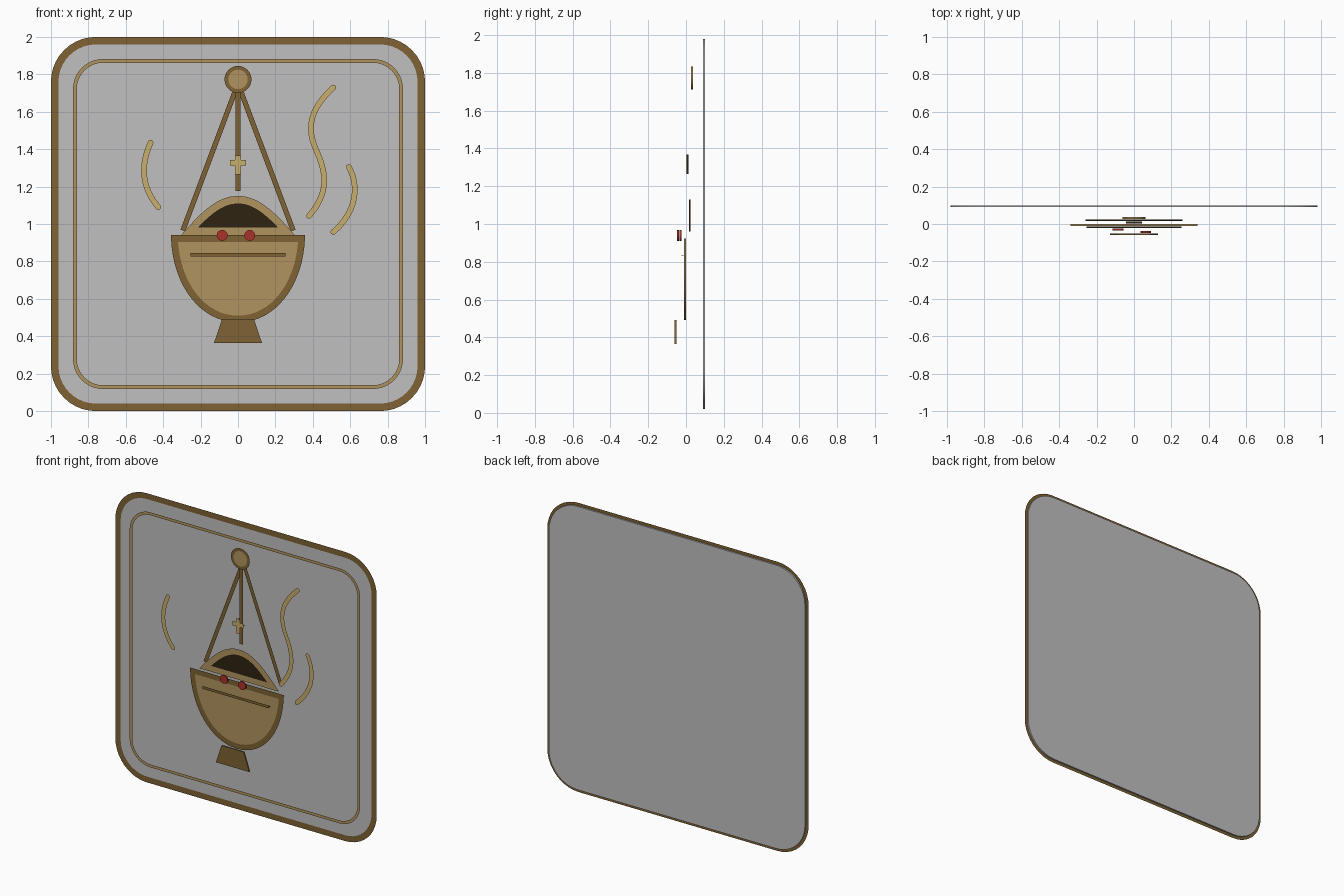
import bpy, bmesh, math
from mathutils import Vector

old = bpy.data.objects.get("Cube")
if old:
    bpy.data.objects.remove(old, do_unlink=True)


def material(name, r, g, b):
    lin = [((c / 255 + 0.055) / 1.055) ** 2.4 for c in (r, g, b)] + [1.0]
    m = bpy.data.materials.new(name)
    m.use_nodes = True
    m.diffuse_color = lin
    m.node_tree.nodes["Principled BSDF"].inputs["Base Color"].default_value = lin
    return m


GREY = material("panel grey", 192, 192, 192)
BROWN = material("bronze brown", 126, 98, 52)
TAN = material("tan brass", 176, 148, 96)
GOLD = material("pale gold", 200, 174, 108)
DARK = material("dark opening", 46, 35, 17)
RED = material("ember red", 168, 50, 42)

STEP, THICK = 0.0125, 0.01   # layer spacing and plate thickness


def back(layer):
    return 0.1 - STEP * layer


def finish(name, bm, mat):
    mesh = bpy.data.meshes.new(name)
    bm.to_mesh(mesh)
    bm.free()
    mesh.materials.append(mat)
    ob = bpy.data.objects.new(name, mesh)
    bpy.context.collection.objects.link(ob)
    return ob


# ---- outlines in the x-z plane ----
def bezier(a, b, c, d, n=12):
    a, b, c, d = map(Vector, (a, b, c, d))
    return [a * (1 - t) ** 3 + b * 3 * t * (1 - t) ** 2 + c * 3 * t * t * (1 - t) + d * t ** 3
            for t in (i / n for i in range(n + 1))]


def arc(cx, cz, r, start, sweep, n):
    return [Vector((cx + r * math.cos(start + sweep * i / n),
                    cz + r * math.sin(start + sweep * i / n))) for i in range(n + 1)]


def circle(cx, cz, r, n=32):
    return arc(cx, cz, r, 0, math.tau, n)[:-1]


def rounded_square(half, r):
    k, pts = half - r, []
    for i, (sx, sz) in enumerate(((1, 1), (-1, 1), (-1, -1), (1, -1))):
        pts += arc(sx * k, 1 + sz * k, r, i * math.pi / 2, math.pi / 2, 10)
    return pts


def mirrored(half):
    """Complete an outline whose last point lies on the centre line."""
    return half + [Vector((-p.x, p.y)) for p in reversed(half[:-1])]


# ---- a filled plate, and a flat stroke along a path ----
def plate(name, pts, layer, mat):
    bm = bmesh.new()
    y = back(layer)
    face = bm.faces.new([bm.verts.new((p[0], y, p[1])) for p in pts])
    ext = bmesh.ops.extrude_face_region(bm, geom=[face])
    moved = [v for v in ext["geom"] if isinstance(v, bmesh.types.BMVert)]
    bmesh.ops.translate(bm, verts=moved, vec=(0, -THICK, 0))
    if not any(len(f.verts) == len(pts) and f is face for f in bm.faces):
        bm.faces.new([v for v in face.verts])
    bmesh.ops.recalc_face_normals(bm, faces=bm.faces)
    return finish(name, bm, mat)


def stroke(name, pts, width, layer, mat, closed=False, caps=False):
    pts = [Vector(p) for p in pts]
    if closed:   # drop doubled points
        pts = [p for i, p in enumerate(pts) if (p - pts[i - 1]).length > 1e-5]
    y, n, h = back(layer) - THICK - 0.002, len(pts), width / 2
    bm = bmesh.new()
    vert = lambda p: bm.verts.new((p.x, y, p.y))
    rows = []
    for i, p in enumerate(pts):
        before = pts[i - 1] if (closed or i > 0) else None
        after = pts[(i + 1) % n] if (closed or i < n - 1) else None
        d1 = (p - before).normalized() if before else (after - p).normalized()
        d2 = (after - p).normalized() if after else d1
        t = (d1 + d2).normalized()
        side = Vector((-t.y, t.x)) * h / max(t.dot(d1), 0.3)
        rows.append((vert(p + side), vert(p - side)))
    for i in range(n if closed else n - 1):
        a, b = rows[i], rows[(i + 1) % n]
        bm.faces.new((a[0], a[1], b[1], b[0]))
    if caps:
        for p, q, row in ((pts[0], pts[1], rows[0]), (pts[-1], pts[-2], rows[-1])):
            d = p - q
            ang = math.atan2(d.y, d.x) - math.pi / 2
            mid = [vert(v) for v in arc(p.x, p.y, h, ang, math.pi, 6)[1:-1]]
            ends = row[::-1] if p is pts[-1] else row
            bm.faces.new([ends[0]] + mid + [ends[1]])
    bm.normal_update()
    for f in bm.faces:
        if f.normal.y > 0:
            f.normal_flip()
    return finish(name, bm, mat)


# Backing panel with border and inner line
panel = rounded_square(0.98, 0.22)
plate("panel", panel, 0, GREY)
stroke("panel_border", panel, 0.04, 0, BROWN, closed=True)
stroke("inner_border", rounded_square(0.872, 0.15), 0.02, 1, TAN, closed=True)

# Hanging chains
stroke("right_chain", [(-0.015, 1.71), (-0.295, 0.965)], 0.027, 2, BROWN)
stroke("left_chain", [(0.015, 1.71), (0.295, 0.965)], 0.027, 3, BROWN)
stroke("middle_chain", [(0, 1.71), (0, 1.177)], 0.027, 4, BROWN)

# Top ring
plate("ring_disc", circle(0, 1.773, 0.062), 5, TAN)
stroke("ring_rim", circle(0, 1.773, 0.062), 0.02, 5, BROWN, closed=True)

# Lid with dark opening
lid = mirrored(bezier((-0.26, 0.96), (-0.155, 1.08), (-0.08, 1.13), (0, 1.13)))
plate("lid_opening", lid, 6, DARK)
stroke("lid_rim", lid, 0.04, 6, TAN, closed=True)

# Small cross: gold face over a thin dark core
for part, a, b in (("upright", (0, 1.265), (0, 1.367)), ("arm", (-0.043, 1.327), (0.043, 1.327))):
    stroke("cross_" + part, [a, b], 0.03, 7, GOLD)
    ox, oz = (0.001, 0) if part == "upright" else (0, 0.001)
    plate("cross_core_" + part, [(a[0] - ox, a[1] - oz), (b[0] - ox, b[1] + (-oz)),
                                 (b[0] + ox, b[1] + oz), (a[0] + ox, a[1] + oz)], 7, DARK)

# Bowl with rim and band
bowl = mirrored(bezier((-0.34, 0.922), (-0.33, 0.68), (-0.19, 0.492), (0, 0.492), 16))
plate("bowl", bowl, 8, TAN)
stroke("bowl_rim", bowl, 0.036, 8, BROWN, closed=True)
stroke("bowl_band", [(-0.255, 0.835), (0.255, 0.835)], 0.019, 9, BROWN)
plate("band_core", [(-0.255, 0.834), (0.255, 0.834), (0.255, 0.836), (-0.255, 0.836)], 9, DARK)

# Embers
plate("right_ember", circle(-0.085, 0.939, 0.029, 20), 10, RED)
plate("left_ember", circle(0.063, 0.939, 0.029, 20), 11, RED)

# Foot
plate("foot", [(-0.085, 0.492), (0.085, 0.492), (0.128, 0.365), (-0.128, 0.365)], 12, BROWN)

# Smoke curls
tall = bezier((0.51, 1.73), (0.39, 1.62), (0.36, 1.52), (0.42, 1.39))
tall += bezier((0.42, 1.39), (0.48, 1.26), (0.48, 1.16), (0.38, 1.043))[1:]
stroke("tall_smoke", tall, 0.03, 13, GOLD, caps=True)
stroke("left_smoke", bezier((0.593, 1.305), (0.64, 1.22), (0.65, 1.08), (0.51, 0.957)),
       0.03, 14, GOLD, caps=True)
stroke("right_smoke", bezier((-0.467, 1.435), (-0.52, 1.32), (-0.52, 1.2), (-0.426, 1.09)),
       0.03, 15, GOLD, caps=True)
